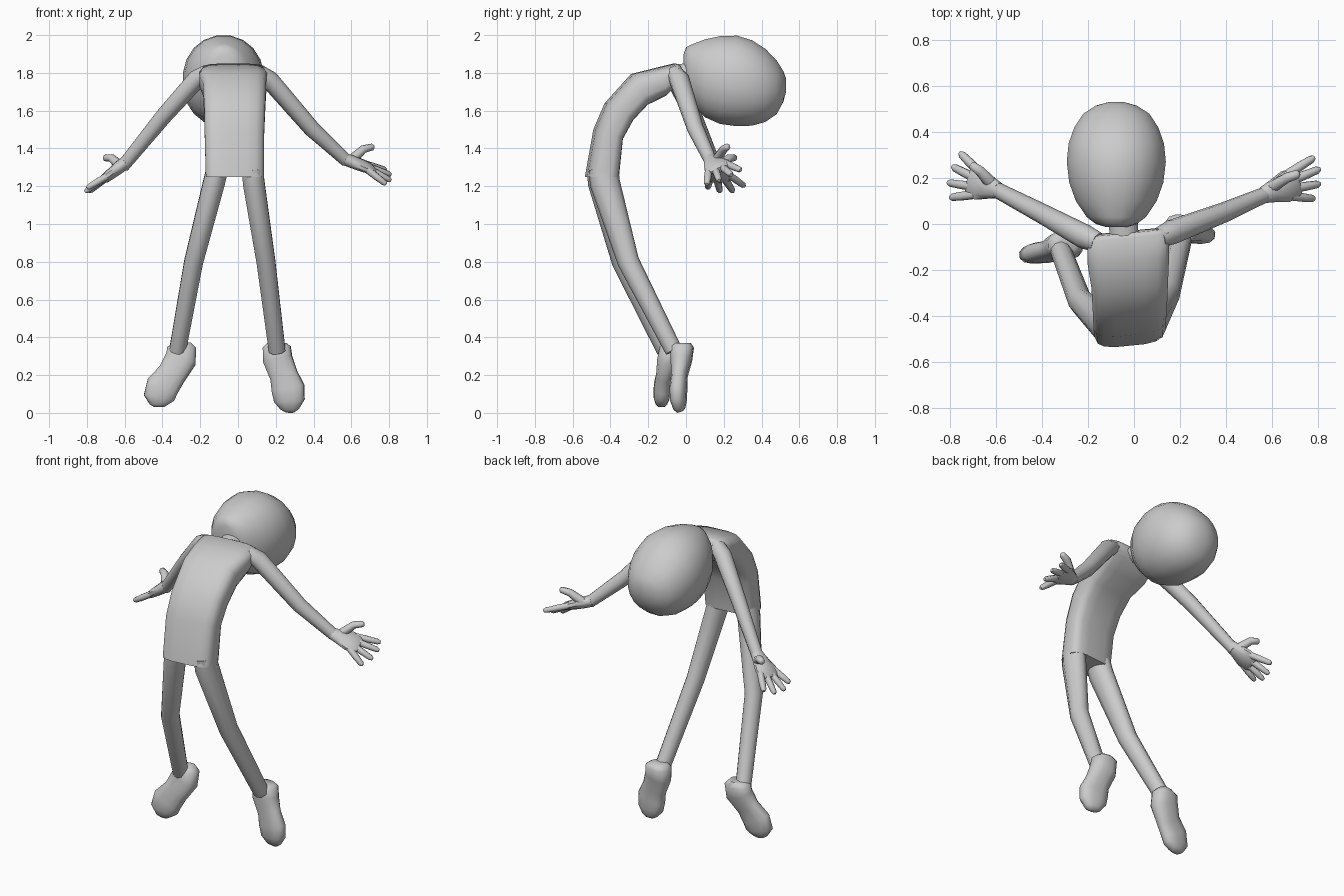
import bpy, bmesh, math
from mathutils import Vector as V


def loft(name, sections, n=12, power=1.0, angle=50, subsurf=0):
    """Skin rings given as (centre, half-width vector, half-depth vector)."""
    bm = bmesh.new()
    rings = []
    for c, u, v in sections:
        ring = []
        for i in range(n):
            a = 2 * math.pi * (i + 0.5) / n
            ca, sa = math.cos(a), math.sin(a)
            p = V(c) + V(u) * math.copysign(abs(ca) ** power, ca) \
                + V(v) * math.copysign(abs(sa) ** power, sa)
            ring.append(bm.verts.new(p))
        rings.append(ring)
    for r, s in zip(rings, rings[1:]):
        for i in range(n):
            j = (i + 1) % n
            bm.faces.new((r[i], r[j], s[j], s[i]))
    bm.faces.new(rings[0])
    bm.faces.new(rings[-1])
    bmesh.ops.recalc_face_normals(bm, faces=bm.faces)
    me = bpy.data.meshes.new(name)
    bm.to_mesh(me)
    bm.free()
    ob = bpy.data.objects.new(name, me)
    bpy.context.collection.objects.link(ob)
    if subsurf:
        ob.modifiers.new("Smooth", 'SUBSURF').levels = subsurf
        ob.modifiers["Smooth"].render_levels = subsurf
    bpy.ops.object.select_all(action='DESELECT')
    ob.select_set(True)
    bpy.context.view_layer.objects.active = ob
    bpy.ops.object.shade_smooth_by_angle(angle=math.radians(angle))
    return ob


def tube(name, path, radii, ref=(1, 0, 0), **kw):
    """Limb along a path; radii are (width along ref, depth)."""
    pts = [V(p) for p in path]
    secs = []
    for i, p in enumerate(pts):
        t = (pts[min(i + 1, len(pts) - 1)] - pts[max(i - 1, 0)]).normalized()
        u = V(ref) - t * t.dot(V(ref))
        u.normalize()
        w, d = radii[i]
        secs.append((p, u * w, t.cross(u) * d))
    return loft(name, secs, **kw)


# Torso: arched back, front and back profile points (y, z) plus side limits
torso = [
    (-.53, 1.25, -.36, 1.25, -.172, .138),
    (-.485, 1.50, -.34, 1.45, -.178, .14),
    (-.425, 1.64, -.285, 1.55, -.18, .145),
    (-.285, 1.795, -.21, 1.63, -.187, .15),
    (-.165, 1.825, -.11, 1.68, -.205, .155),
    (-.06, 1.85, -.04, 1.75, -.205, .155),
    (-.04, 1.84, -.03, 1.77, -.18, .13),
]
secs = []
for fy, fz, by, bz, x0, x1 in torso:
    w = (x1 - x0) / 2
    secs.append((((x0 + x1) / 2, (fy + by) / 2, (fz + bz) / 2),
                 (w, w * .1, 0), (0, (by - fy) / 2, (bz - fz) / 2)))
loft("torso", secs, n=16, power=.55, angle=60)

# Neck
tube("neck", [(-.04, -.09, 1.79), (-.045, -.02, 1.80), (-.05, .06, 1.81)],
     [(.065, .05)] * 3)

# Head: y, top z, bottom z, half width
head = [(-.012, 1.90, 1.76, .05), (0, 1.937, 1.70, .09), (.03, 1.952, 1.635, .13),
        (.10, 1.98, 1.563, .178), (.18, 1.997, 1.527, .207), (.27, 2.0, 1.515, .218),
        (.35, 1.975, 1.518, .21), (.42, 1.93, 1.538, .185), (.48, 1.868, 1.58, .145),
        (.515, 1.81, 1.645, .09), (.53, 1.77, 1.70, .035)]
loft("head", [((-.077, y, (t + b) / 2), (w, 0, 0), (0, 0, (t - b) / 2))
              for y, t, b, w in head], n=20, power=.95, angle=80)

# Arms
arms = {
    "left": [(-.16, -.08, 1.80), (-.215, -.055, 1.77), (-.39, .04, 1.575), (-.61, .155, 1.305)],
    "right": [(.11, -.06, 1.80), (.165, -.035, 1.765), (.39, .05, 1.505), (.575, .13, 1.335)],
}
for side, path in arms.items():
    tube(side + "_arm", path, [(.045, .045), (.054, .05), (.044, .044), (.034, .034)],
         ref=(0, 1, 0), n=10)

# Hands: wrist, knuckle centre, width direction, fingertips, thumb tip
hands = {
    "left": ((-.59, .145, 1.33), (-.705, .185, 1.24), (.2, .95, .08),
             [(-.80, .115, 1.19), (-.81, .18, 1.17), (-.79, .25, 1.17), (-.757, .31, 1.20)],
             (-.71, .26, 1.35)),
    "right": ((.56, .125, 1.345), (.70, .178, 1.295), (-.2, .9, .3),
              [(.785, .11, 1.21), (.81, .175, 1.23), (.81, .24, 1.26), (.785, .29, 1.285)],
              (.72, .22, 1.41)),
}
for side, (wrist, knuckle, wide, tips, thumb) in hands.items():
    a, b, w = V(wrist), V(knuckle), V(wide).normalized()
    tube(side + "_palm", [a, a.lerp(b, .3), a.lerp(b, .7), b, a.lerp(b, 1.12)],
         [(.036, .034), (.05, .034), (.073, .03), (.07, .025), (.055, .014)], ref=w, n=10)
    for i, tip in enumerate(tips):
        base, t = a.lerp(b, .8) + w * (-.05 + .033 * i), V(tip)
        tube(f"{side}_finger_{i + 1}", [base, base.lerp(t, .5), base.lerp(t, .9), t],
             [(.02, .02), (.02, .019), (.017, .016), (.009, .009)], ref=w, n=8)
    base, t = a.lerp(b, .3) + w * .02, V(thumb)
    mid = base.lerp(t, .55) + V((0, .008, .02))
    tube(side + "_thumb", [base, mid, mid.lerp(t, .85), t],
         [(.028, .028), (.023, .022), (.019, .018), (.01, .01)], ref=w, n=8)

# Legs
legs = {
    "left": [(-.11, -.445, 1.29), (-.127, -.44, 1.22), (-.235, -.335, .80), (-.32, -.11, .33)],
    "right": [(.078, -.435, 1.29), (.083, -.43, 1.22), (.148, -.305, .80), (.207, -.065, .33)],
}
for side, path in legs.items():
    tube(side + "_leg", path, [(.06, .08), (.06, .08), (.052, .058), (.046, .046)], n=10)

# Feet: pointing down, soles to the back; centre, half width, half depth
feet = {
    "left": [(-.30, -.085, .37, .05, .04), (-.298, -.085, .345, .078, .056),
             (-.303, -.095, .285, .085, .058), (-.35, -.115, .205, .078, .043),
             (-.40, -.125, .14, .09, .046), (-.418, -.13, .08, .084, .042),
             (-.418, -.13, .045, .05, .03), (-.418, -.13, .03, .025, .015)],
    "right": [(.205, -.02, .37, .05, .045), (.205, -.02, .35, .075, .062),
              (.21, -.025, .285, .08, .058), (.242, -.035, .20, .076, .043),
              (.265, -.04, .13, .09, .046), (.272, -.04, .065, .083, .043),
              (.274, -.035, .02, .05, .03), (.274, -.03, .005, .025, .015)],
}
for side, rows in feet.items():
    ref = (1, .1, .45) if side == "left" else (1, -.1, -.2)
    tube(side + "_foot", [r[:3] for r in rows], [r[3:] for r in rows], ref=ref,
         n=12, power=.8, angle=60)
